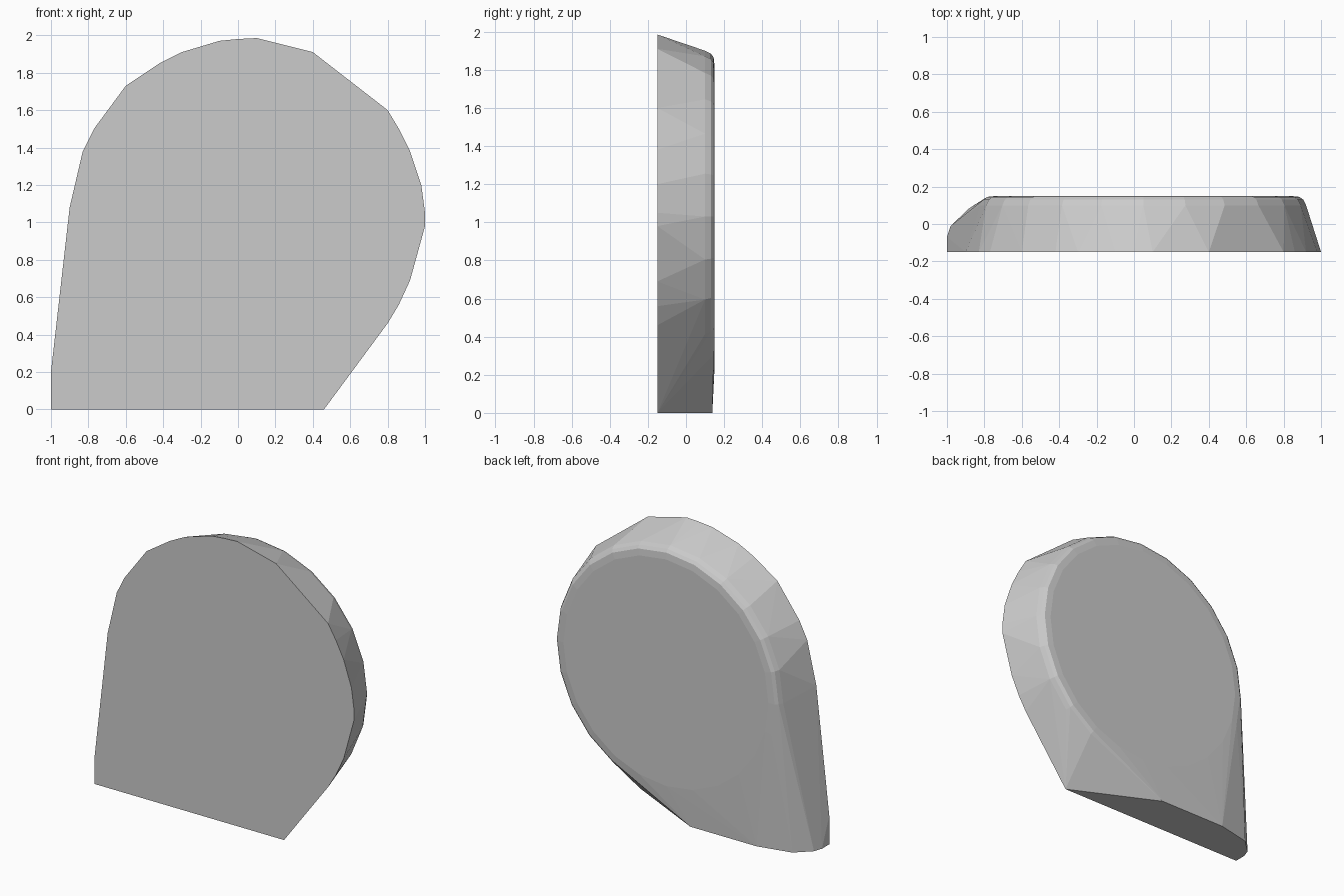
import bpy, bmesh
from math import sin, cos, tau

if "Cube" in bpy.data.objects:
    bpy.data.objects.remove(bpy.data.objects["Cube"])

bm = bmesh.new()

# front outline (x, z), flat face at y = -0.15
front = [(-1, 0), (-1, .2), (-.9, 1.08), (-.83, 1.38), (-.77, 1.5), (-.6, 1.73),
         (-.42, 1.85), (-.3, 1.91), (-.1, 1.97), (0, 1.98), (.1, 1.985), (.4, 1.91),
         (.8, 1.6), (.86, 1.5), (.92, 1.38), (.98, 1.2), (1, 1.05), (1, .98),
         (.92, .69), (.86, .56), (.8, .46), (.46, 0)]
for x, z in front:
    bm.verts.new((x, -.15, z))

# base outline (x, y) on the ground
base = [(-1, -.07), (-.98, -.01), (-.88, .085), (-.64, .138), (-.13, .138)]
for x, y in base:
    bm.verts.new((x, y, 0))

# rounded rim of the back: rings shrinking towards the flat back
for r, y in [(.87, .1), (.855, .13), (.835, .145), (.79, .15)]:
    for i in range(24):
        a = tau * i / 24
        bm.verts.new((.05 + r * cos(a), y, 1.03 + r * sin(a)))

# wrap everything in one faceted skin
res = bmesh.ops.convex_hull(bm, input=bm.verts[:])
bmesh.ops.delete(bm, geom=[v for v in bm.verts if not v.link_faces], context='VERTS')
bmesh.ops.dissolve_limit(bm, angle_limit=.005, verts=bm.verts[:], edges=bm.edges[:])
bmesh.ops.recalc_face_normals(bm, faces=bm.faces[:])

mesh = bpy.data.meshes.new("teardrop_slab")
bm.to_mesh(mesh)
bm.free()
bpy.context.collection.objects.link(bpy.data.objects.new("teardrop_slab", mesh))
